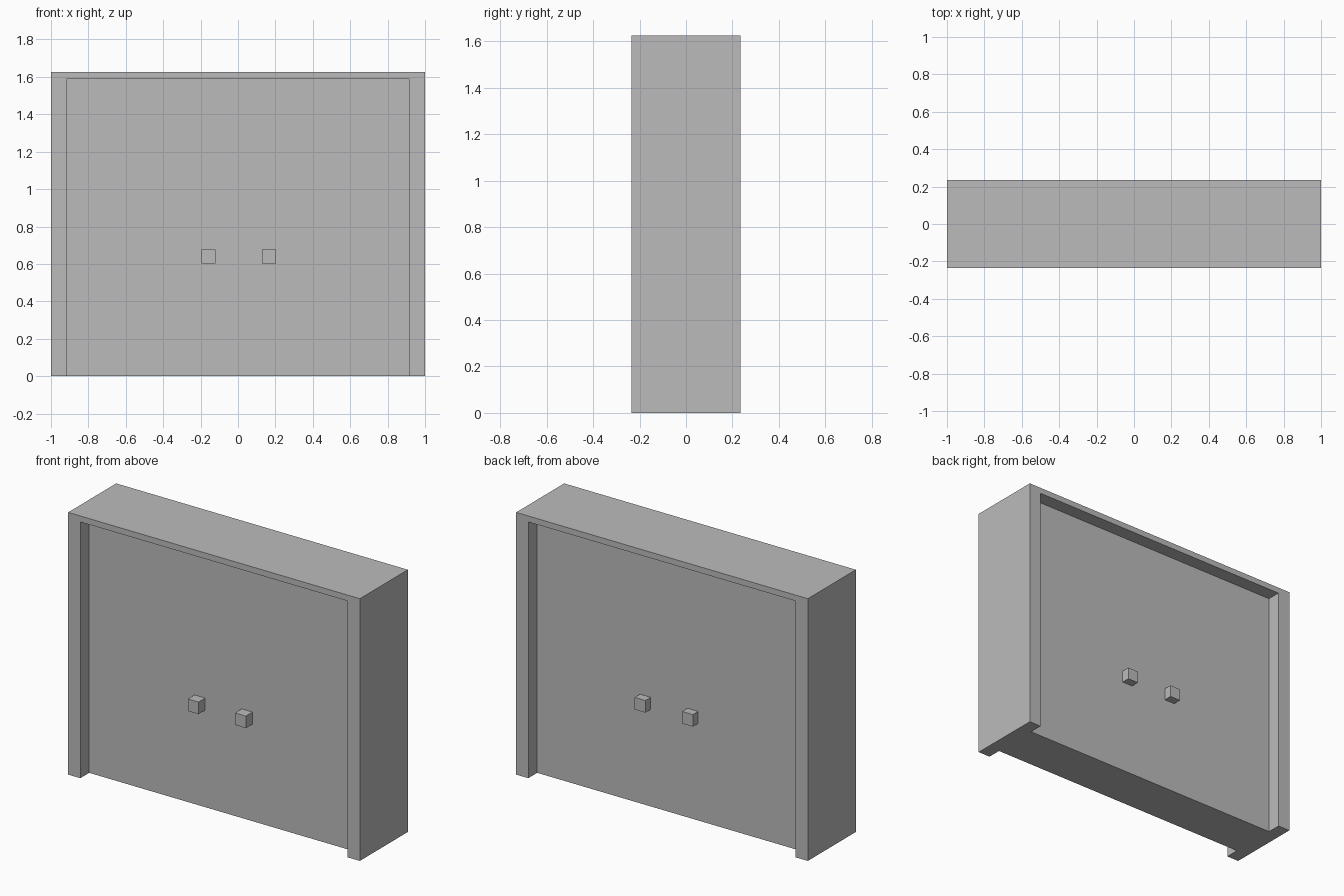
import bpy
import bmesh

cube = bpy.data.objects.get("Cube")
if cube:
    bpy.data.objects.remove(cube, do_unlink=True)

HALF_DEPTH, HEIGHT = 0.235, 1.625
INNER_X, INNER_TOP = 0.917, 1.588
RECESS, KNOB = 0.087, 0.073

# One plain grey for everything
grey = bpy.data.materials.new("plain grey")
grey.use_nodes = True
colour = (0.5, 0.5, 0.5, 1)
grey.diffuse_color = colour
grey.node_tree.nodes["Principled BSDF"].inputs["Base Color"].default_value = colour


def finish(name, bm):
    bmesh.ops.recalc_face_normals(bm, faces=bm.faces)
    mesh = bpy.data.meshes.new(name)
    bm.to_mesh(mesh)
    bm.free()
    mesh.materials.append(grey)
    obj = bpy.data.objects.new(name, mesh)
    bpy.context.collection.objects.link(obj)
    return obj


def box(name, low, high):
    bm = bmesh.new()
    bmesh.ops.create_cube(bm, size=1)
    for v in bm.verts:
        v.co = [a if c < 0 else b for a, b, c in zip(low, high, v.co)]
    return finish(name, bm)


# Surround: an upside-down U profile pushed through the full depth
profile = [(-1, 0), (-1, HEIGHT), (1, HEIGHT), (1, 0),
           (INNER_X, 0), (INNER_X, INNER_TOP), (-INNER_X, INNER_TOP), (-INNER_X, 0)]
bm = bmesh.new()
face = bm.faces.new([bm.verts.new((x, -HALF_DEPTH, z)) for x, z in profile])
push = bmesh.ops.extrude_face_region(bm, geom=[face], use_keep_orig=True)
moved = [g for g in push["geom"] if isinstance(g, bmesh.types.BMVert)]
bmesh.ops.translate(bm, verts=moved, vec=(0, 2 * HALF_DEPTH, 0))
finish("surround", bm)

# Panel set back from both faces
panel_y = HALF_DEPTH - RECESS
box("panel", (-INNER_X, -panel_y, 0), (INNER_X, panel_y, INNER_TOP))

# Square knobs: a pair on each face of the panel
for side, sign, length, centres in (("front", -1, 0.065, (-0.158, 0.166)),
                                    ("back", 1, 0.052, (-0.15, 0.175))):
    for label, x in zip(("right", "left"), centres):
        ys = sorted((sign * panel_y, sign * (panel_y + length)))
        box(f"{side}_knob_{label}", (x - KNOB / 2, ys[0], 0.601),
            (x + KNOB / 2, ys[1], 0.676))
